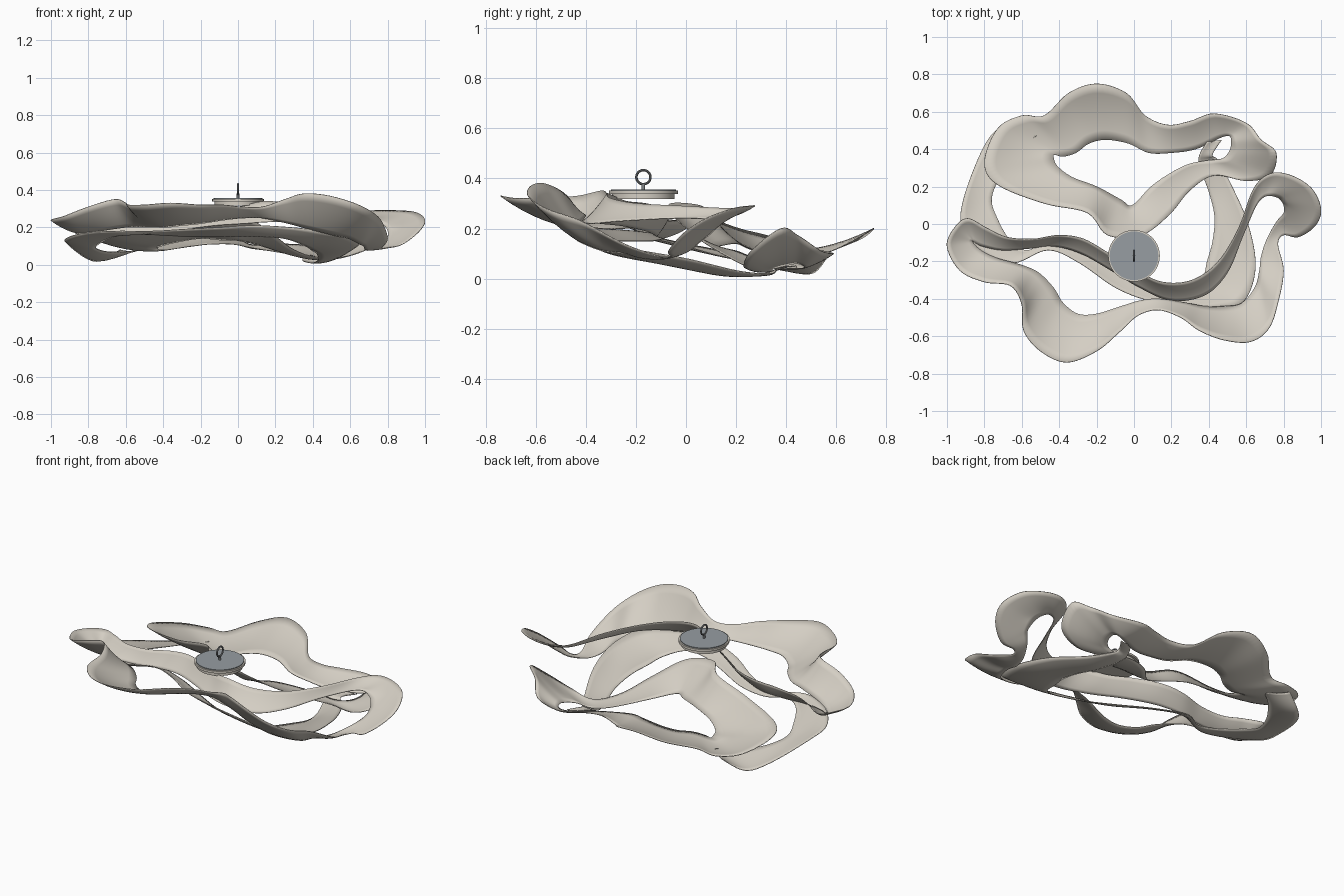
import bpy
import bmesh
import math
from mathutils import Vector, Matrix

start_cube = bpy.data.objects.get("Cube")
if start_cube:
    bpy.data.objects.remove(start_cube, do_unlink=True)


def make_material(name, colour):
    mat = bpy.data.materials.new(name)
    mat.use_nodes = True
    mat.diffuse_color = (*colour, 1)
    mat.node_tree.nodes["Principled BSDF"].inputs["Base Color"].default_value = (*colour, 1)
    return mat


CREAM = make_material("warm cream", (0.66, 0.62, 0.55))
GREY = make_material("cool grey", (0.31, 0.34, 0.36))
METAL = make_material("dark metal", (0.23, 0.24, 0.25))


def add_object(name, bm, material):
    """Turn a bmesh into a smooth shaded object."""
    bmesh.ops.recalc_face_normals(bm, faces=bm.faces)
    mesh = bpy.data.meshes.new(name)
    bm.to_mesh(mesh)
    bm.free()
    mesh.materials.append(material)
    obj = bpy.data.objects.new(name, mesh)
    bpy.context.collection.objects.link(obj)
    bpy.ops.object.select_all(action="DESELECT")
    obj.select_set(True)
    bpy.context.view_layer.objects.active = obj
    bpy.ops.object.shade_smooth_by_angle(angle=math.radians(40))
    return obj


def spline(points, closed, steps):
    """Smooth curve through the control points."""
    count = len(points)
    result = []

    def pick(i):
        return points[i % count] if closed else points[max(0, min(count - 1, i))]

    for i in range(count if closed else count - 1):
        a, b, c, d = (pick(i + k) for k in (-1, 0, 1, 2))
        for s in range(steps):
            t = s / steps
            result.append(0.5 * (2 * b + (c - a) * t
                                 + (2 * a - 5 * b + 4 * c - d) * t ** 2
                                 + (3 * b - a - 3 * c + d) * t ** 3))
    if not closed:
        result.append(points[-1])
    return result


def ribbon(name, rows, closed, sag=0.06, steps=6, across=6):
    """Thin sagging band lofted between an outer and an inner rail.
    Rows hold outer x, y, z and inner x, y, z in hundredths."""
    outer = spline([Vector(r[:3]) / 100 for r in rows], closed, steps)
    inner = spline([Vector(r[3:]) / 100 for r in rows], closed, steps)
    bm = bmesh.new()
    grid = []
    for a, b in zip(outer, inner):
        line = []
        for k in range(across + 1):
            t = k / across
            p = a.lerp(b, t)
            p.z = max(0.003, p.z - sag * (a - b).length * 4 * t * (1 - t))
            line.append(bm.verts.new(p))
        grid.append(line)
    total = len(grid)
    for i in range(total if closed else total - 1):
        here, following = grid[i], grid[(i + 1) % total]
        for k in range(across):
            bm.faces.new((here[k], following[k], following[k + 1], here[k + 1]))
    obj = add_object(name, bm, CREAM)
    shell = obj.modifiers.new("thickness", "SOLIDIFY")
    shell.thickness = 0.004
    shell.offset = 0
    return obj


def cylinder(name, radius, bottom, top, y, material, sides=64):
    bm = bmesh.new()
    bmesh.ops.create_cone(bm, cap_ends=True, segments=sides, radius1=radius, radius2=radius,
                          depth=top - bottom,
                          matrix=Matrix.Translation((0, y, (top + bottom) / 2)))
    return add_object(name, bm, material)


# Front ring: two front lobes, from the left lobe round to the right loop
front_lobes = [
    (-100, -12, 24, -86, -10, 17), (-93, -25, 26, -82, -14, 17),
    (-80, -31, 31, -74, -18, 18), (-66, -33, 35, -60, -22, 20),
    (-60, -43, 33, -51, -26, 20), (-59, -57, 32, -43, -34, 20),
    (-50, -68, 32, -38, -42, 20), (-36, -74, 33, -30, -48, 21),
    (-20, -68, 32, -20, -48, 22), (-8, -58, 32, -7, -44, 24),
    (2, -49, 31, 3, -41, 25), (13, -46, 31, 13, -40, 25),
    (25, -50, 35, 27, -42, 22), (35, -57, 38, 38, -44, 19),
    (48, -62, 37, 50, -44, 16), (62, -63, 33, 59, -41, 14),
    (72, -56, 28, 65, -33, 11), (77, -42, 23, 67, -25, 10),
    (80, -25, 14, 68, -17, 8), (77, -11, 9, 71, -8, 8),
]
# Front ring: right loop and the raised ridge running back to the left lobe
back_ridge = [
    (80, -6, 9, 76, 1, 11), (88, -7, 11, 80, 6, 15),
    (97, -1, 18, 80, 10, 18), (100, 8, 24, 79, 12, 20),
    (95, 19, 28, 77, 14, 22), (84, 26, 29, 73, 15, 24),
    (73, 27, 29, 69, 14, 24), (64, 19, 28, 65, 9, 24),
    (56, -2, 29, 58, -7, 24), (45, -20, 30, 50, -26, 23),
    (31, -30, 32, 38, -38, 22), (15, -31, 34, 20, -41, 23),
    (0, -24, 31, 3, -34, 22), (-13, -16, 30, -12, -25, 21),
    (-27, -8, 28, -28, -16, 19), (-40, -6, 26, -42, -12, 17),
    (-54, -8, 24, -55, -13, 16), (-68, -7, 23, -70, -14, 16),
    (-79, -2, 23, -81, -12, 16), (-89, 3, 22, -85, -10, 16),
    (-96, -2, 23, -86, -9, 17),
]
ribbon("front_ring", front_lobes + back_ridge, True)

# Back ring: wide lobed band whose front edge climbs to the canopy
back_band = [
    (-80, 33, 17, -43, 36, 9), (-73, 51, 12, -42, 37, 8),
    (-60, 58, 10, -38, 36, 8), (-48, 58, 11, -31, 38, 9),
    (-35, 70, 16, -24, 43, 10), (-20, 75, 20, -15, 45, 11),
    (-4, 70, 17, -3, 43, 11), (6, 58, 11, 8, 38, 9),
    (18, 53, 11, 20, 38, 7), (30, 55, 11, 33, 40, 5),
    (43, 59, 10, 46, 46, 4), (60, 54, 11, 51, 47, 5),
    (68, 45, 17, 52, 44, 6), (76, 38, 20, 51, 39, 5),
    (73, 26, 11, 47, 35, 4), (60, 23, 5, 39, 34, 3),
    (43, 26, 4, 29, 32, 5), (30, 18, 8, 19, 27, 8),
    (19, 5, 16, 9, 20, 11), (4, -6, 26, -1, 10, 13),
    (-14, -6, 30, -7, 13, 13), (-25, 6, 29, -20, 20, 14),
    (-48, 11, 24, -33, 25, 12), (-73, 21, 20, -41, 31, 10),
]
ribbon("back_ring", back_band, True, sag=0.05)

# Lower strand linking both rings underneath, from far left to far right
lower_strand = [
    (-63, 56, 8, -52, 47, 8), (-74, 50, 2, -60, 41, 7),
    (-82, 38, 4, -70, 28, 7),
    (-91, 14, 11, -76, 14, 9), (-92, -1, 14, -73, 3, 12),
    (-82, -14, 17, -66, -9, 15), (-65, -21, 18, -57, -14, 16),
    (-46, -14, 18, -45, -9, 16), (-29, -21, 19, -26, -14, 15),
    (-10, -34, 20, -6, -25, 15), (8, -41, 21, 10, -33, 15),
    (28, -44, 20, 25, -36, 14), (46, -44, 18, 36, -30, 10),
    (59, -41, 16, 39, -20, 8), (65, -23, 12, 42, -9, 6),
    (61, 0, 8, 43, 4, 3), (52, 21, 3, 40, 17, 1),
    (45, 34, 2, 35, 31, 2), (42, 37, 4, 35, 37, 4), (47, 45, 4, 39, 44, 5),
]
ribbon("lower_strand", lower_strand, False)

# Canopy disc, its grey cover and the hanging eye
CANOPY_Y = -0.17
cylinder("canopy_base", 0.125, 0.318, 0.343, CANOPY_Y, CREAM)
cylinder("canopy_rim", 0.138, 0.338, 0.351, CANOPY_Y, CREAM)
cylinder("canopy_cover", 0.130, 0.349, 0.356, CANOPY_Y, GREY)
cylinder("eye_stem", 0.007, 0.354, 0.380, CANOPY_Y, METAL, sides=16)
bpy.ops.mesh.primitive_torus_add(location=(0, CANOPY_Y, 0.405), rotation=(0, math.pi / 2, 0),
                                 major_radius=0.028, minor_radius=0.005,
                                 major_segments=32, minor_segments=10)
eye = bpy.context.object
eye.name = "hanging_eye"
eye.data.materials.append(METAL)
bpy.ops.object.shade_smooth_by_angle()
